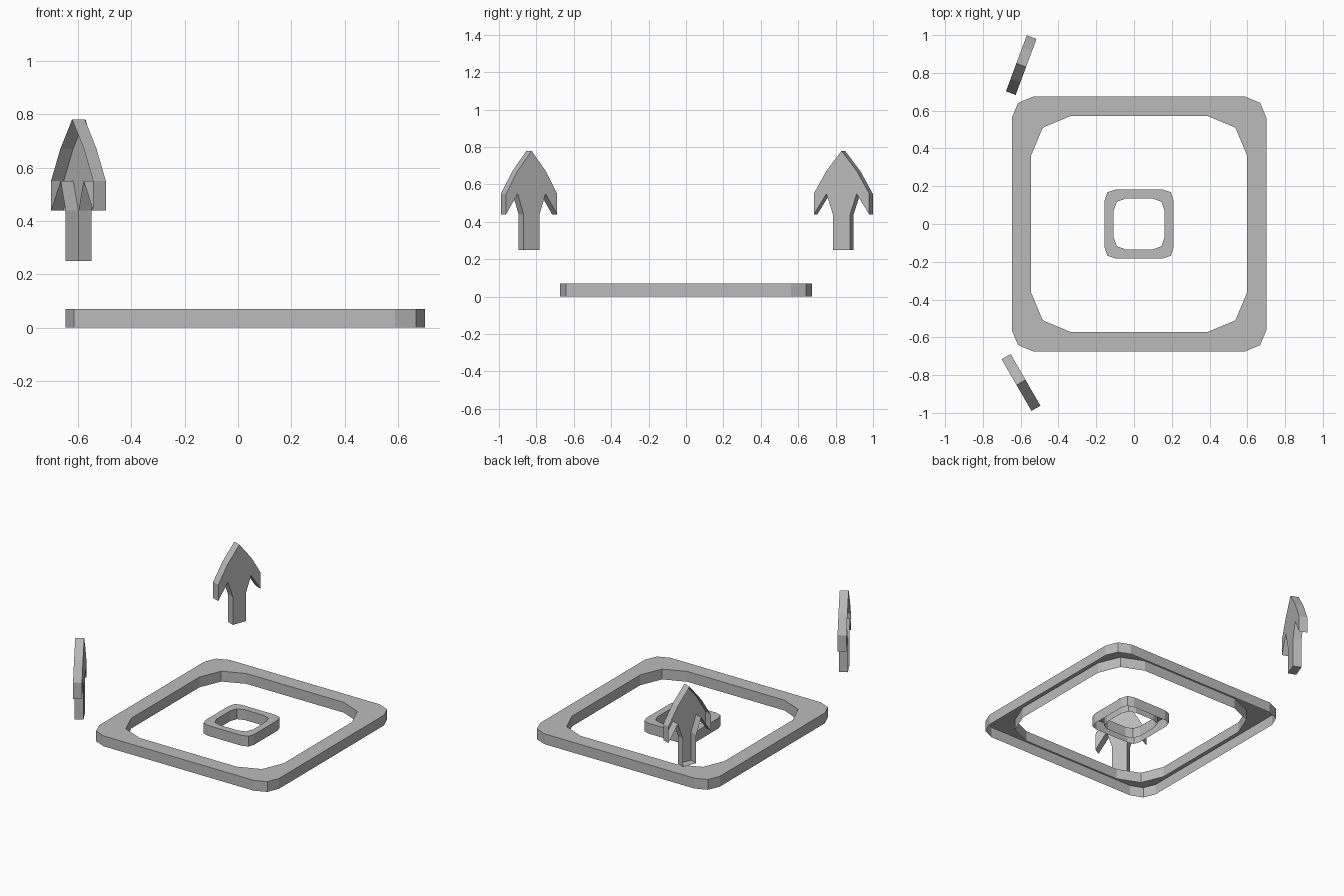
import bpy
import bmesh
from mathutils import Vector

if "Cube" in bpy.data.objects:
    bpy.data.objects.remove(bpy.data.objects["Cube"])

grey = bpy.data.materials.new("plain_grey")
grey.use_nodes = True
COLOUR = (0.5, 0.5, 0.5, 1)
grey.diffuse_color = COLOUR
grey.node_tree.nodes["Principled BSDF"].inputs["Base Color"].default_value = COLOUR


def finish(name, bm):
    mesh = bpy.data.meshes.new(name)
    bm.to_mesh(mesh)
    bm.free()
    mesh.materials.append(grey)
    obj = bpy.data.objects.new(name, mesh)
    bpy.context.collection.objects.link(obj)


def rounded_square(half, flat, mid):
    """Square outline whose corners are cut into two facets."""
    corner = [Vector((half, flat)), Vector((mid, mid)), Vector((flat, half))]
    points = []
    for turn in range(4):
        points += corner
        corner = [Vector((-p.y, p.x)) for p in corner]
    return points


def strip(bm, a, b):
    """Closed band of quads between two loops of vertices."""
    n = len(a)
    for i in range(n):
        j = (i + 1) % n
        bm.faces.new((a[i], a[j], b[j], b[i]))


def frame(name, outer, inner, height, centre_x):
    """Square frame with walls and a top, open underneath."""
    bm = bmesh.new()

    def loop(points, z):
        return [bm.verts.new((p.x + centre_x, p.y, z)) for p in points]

    rings = [loop(outer, 0), loop(outer, height), loop(inner, height), loop(inner, 0)]
    for a, b in zip(rings, rings[1:]):
        strip(bm, a, b)
    finish(name, bm)


def arrow(name, centre, along, thickness):
    """Upright arrow: a plate facing inward with a rim, open on the outer side."""
    half = [(0.088, 0.67), (0.158, 0.55), (0.158, 0.44),
            (0.086, 0.55), (0.049, 0.44), (0.049, 0.25)]
    outline = [(0, 0.78)] + half + [(-s, z) for s, z in reversed(half)]
    along = Vector(along).normalized()
    inward = Vector((along.y, -along.x))
    if inward.x < 0:
        inward = -inward
    bm = bmesh.new()

    def loop(offset):
        base = Vector(centre) + inward * offset
        return [bm.verts.new((*(base + along * s), z)) for s, z in outline]

    front, back = loop(thickness / 2), loop(-thickness / 2)
    plate = bm.faces.new(front)
    strip(bm, front, back)
    bmesh.ops.recalc_face_normals(bm, faces=bm.faces)
    # Keep the plate facing inward
    plate.normal_update()
    if plate.normal.xy.dot(inward) < 0:
        bmesh.ops.reverse_faces(bm, faces=bm.faces)
    finish(name, bm)


# Flat frames on the ground
frame("large_frame", rounded_square(0.674, 0.562, 0.641),
      rounded_square(0.571, 0.364, 0.51), 0.07, 0.027)
frame("small_frame", rounded_square(0.182, 0.126, 0.168),
      rounded_square(0.135, 0.07, 0.118), 0.07, 0.027)

# Floating arrows beside the frames
arrow("back_arrow", (-0.597, 0.841), (0.35, 0.94), 0.055)
arrow("front_arrow", (-0.598, -0.839), (0.5, -0.866), 0.055)
